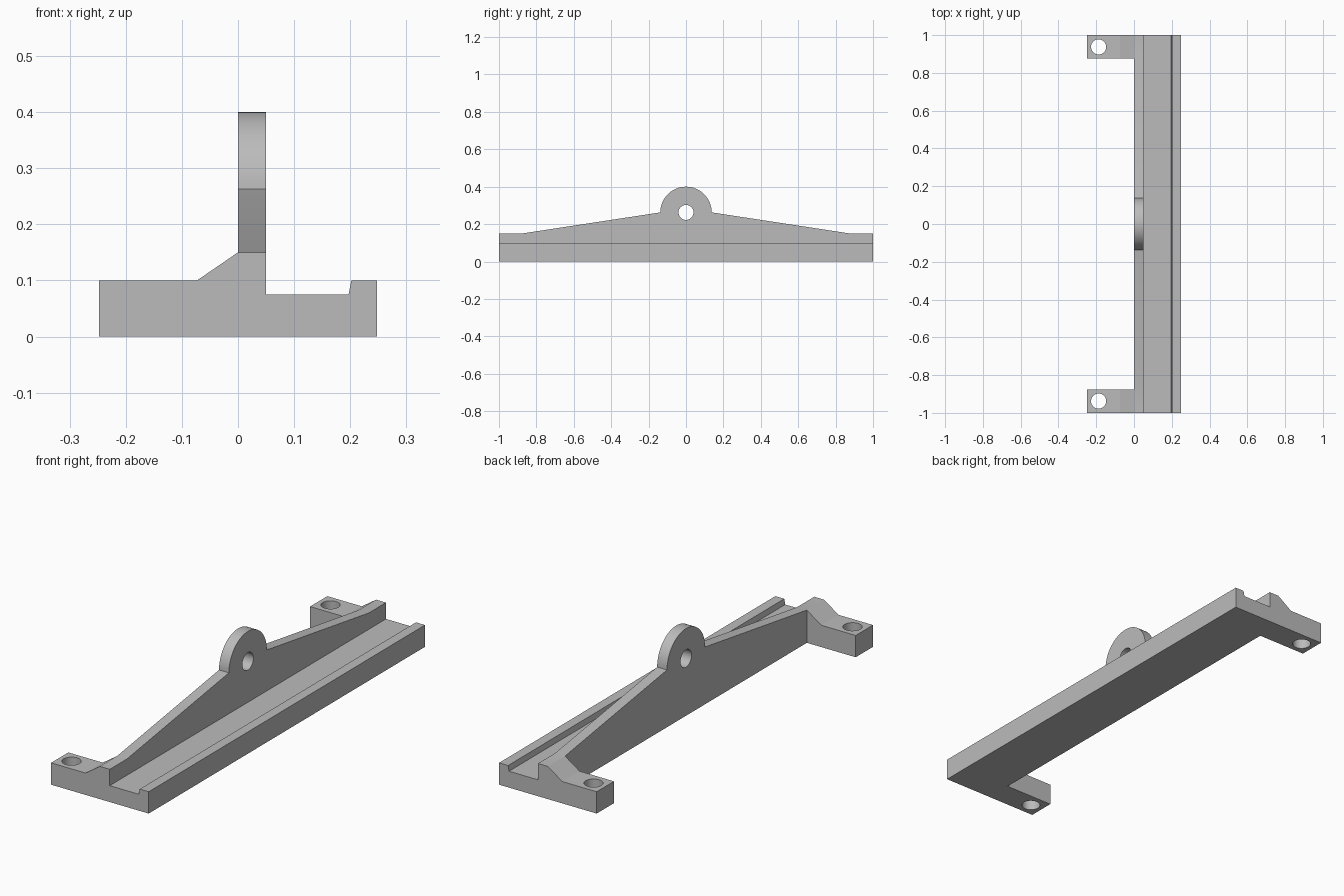
import bpy, bmesh, math

if "Cube" in bpy.data.objects:
    bpy.data.objects.remove(bpy.data.objects["Cube"])

grey = bpy.data.materials.new("plain grey")
grey.use_nodes = True
colour = (0.5, 0.5, 0.5, 1)
grey.diffuse_color = colour
grey.node_tree.nodes["Principled BSDF"].inputs["Base Color"].default_value = colour


def prism(name, points, place, start, end):
    """Extrude a 2D outline from start to end; place maps (u, v, depth) to xyz."""
    bm = bmesh.new()
    rings = [[bm.verts.new(place(u, v, d)) for u, v in points] for d in (start, end)]
    bm.faces.new(rings[0])
    bm.faces.new(rings[1])
    n = len(points)
    for i in range(n):
        j = (i + 1) % n
        bm.faces.new((rings[0][i], rings[0][j], rings[1][j], rings[1][i]))
    bmesh.ops.recalc_face_normals(bm, faces=bm.faces)
    mesh = bpy.data.meshes.new(name)
    bm.to_mesh(mesh)
    bm.free()
    mesh.materials.append(grey)
    obj = bpy.data.objects.new(name, mesh)
    bpy.context.collection.objects.link(obj)
    return obj


def arc(cu, cv, r, sweep, steps):
    return [(cu + r * math.cos(sweep * i / steps), cv + r * math.sin(sweep * i / steps))
            for i in range(steps)]


def combine(target, tool, operation):
    mod = target.modifiers.new(operation.lower(), 'BOOLEAN')
    mod.operation = operation
    mod.solver = 'EXACT'
    mod.object = tool
    bpy.context.view_layer.objects.active = target
    bpy.ops.object.modifier_apply(modifier=mod.name)
    bpy.data.objects.remove(tool)


along_x = lambda u, v, d: (d, u, v)
along_y = lambda u, v, d: (u, d, v)
along_z = lambda u, v, d: (u, v, d)
W, EYE_Z, EYE_R, HOLE_R = 0.2475, 0.2625, 0.1375, 0.04

# Channel rail with a raised outer lip
bracket = prism("hinge_bracket", [
    (0.02, 0), (W, 0), (W, 0.1), (0.202, 0.1), (0.197, 0.075), (0.02, 0.075)],
    along_y, -1, 1)

# Upright web that slopes up to a rounded eye
web = prism("web", [(-1, 0), (1, 0), (1, 0.15), (0.875, 0.15)]
            + arc(0, EYE_Z, EYE_R, math.pi, 32)
            + [(-EYE_R, EYE_Z), (-0.875, 0.15), (-1, 0.15)], along_x, 0, 0.05)
combine(bracket, web, 'UNION')

# Mounting ears at both ends, each with a screw hole
for side in (-1, 1):
    ear = prism("mounting_ear", [
        (-W, 0), (0.03, 0), (0.03, 0.15), (0, 0.15), (-0.073, 0.1), (-W, 0.1)],
        along_y, side * 0.875, side)
    combine(bracket, ear, 'UNION')
    hole = prism("screw_hole", arc(-0.1875, side * 0.9375, HOLE_R, math.tau, 40),
                 along_z, -0.1, 0.3)
    combine(bracket, hole, 'DIFFERENCE')

# Pin hole through the eye
pin = prism("pin_hole", arc(0, EYE_Z, HOLE_R, math.tau, 40), along_x, -0.1, 0.15)
combine(bracket, pin, 'DIFFERENCE')

# Merge leftover coplanar splits, then smooth only the round parts
bm = bmesh.new()
bm.from_mesh(bracket.data)
bmesh.ops.remove_doubles(bm, verts=bm.verts, dist=0.00001)
bmesh.ops.dissolve_limit(bm, angle_limit=0.01, verts=bm.verts, edges=bm.edges)
bm.to_mesh(bracket.data)
bm.free()
bpy.ops.object.select_all(action='DESELECT')
bracket.select_set(True)
bpy.context.view_layer.objects.active = bracket
bpy.ops.object.shade_smooth_by_angle(angle=math.radians(20))
